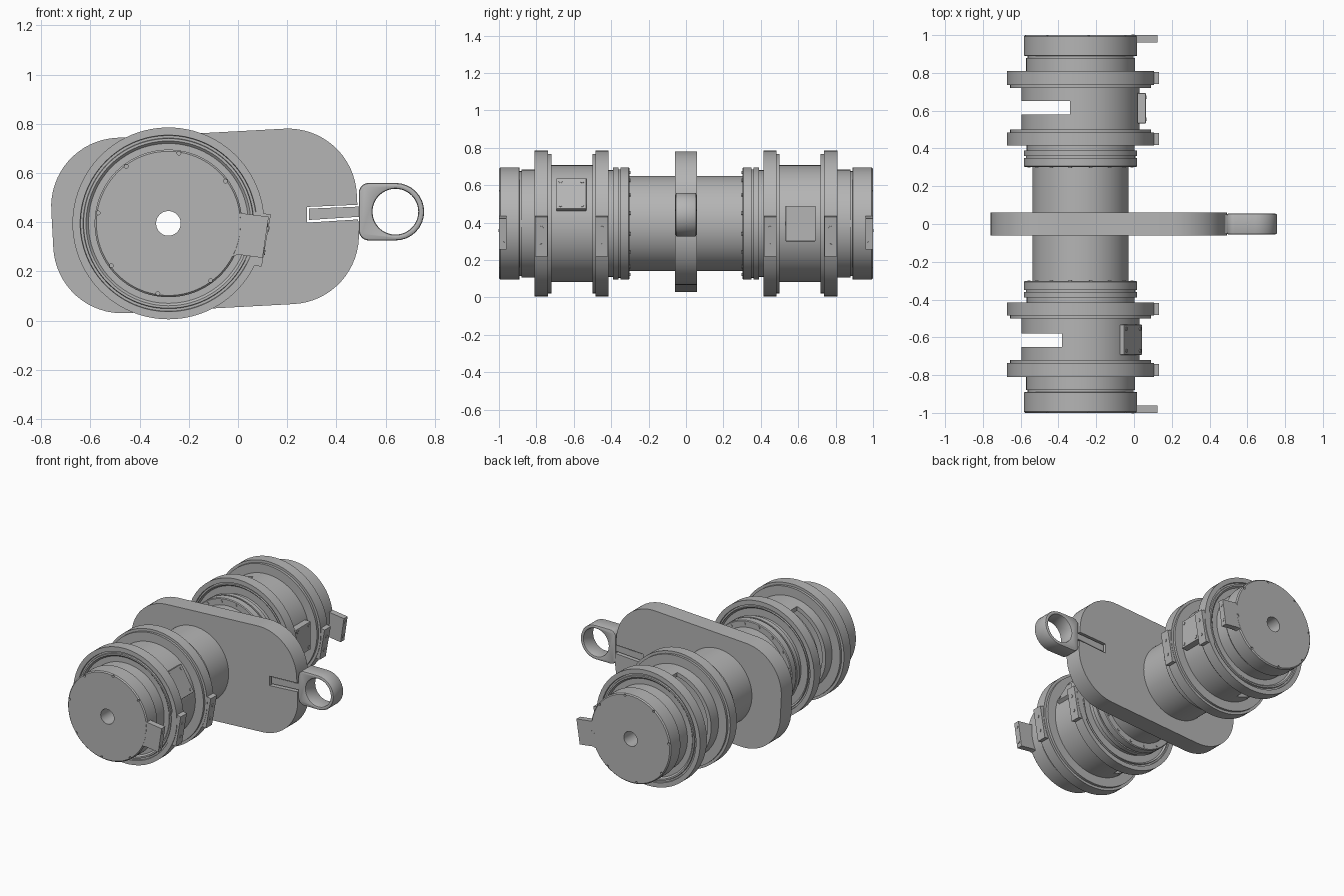
import bpy, bmesh, math
from mathutils import Matrix, Vector

old = bpy.data.objects.get("Cube")
if old:
    bpy.data.objects.remove(old)

AX, AZ = -0.283, 0.395      # position of the drum axis, which runs along y

metal = bpy.data.materials.new("plain_grey")
metal.use_nodes = True
GREY = (0.46, 0.46, 0.46, 1)
metal.diffuse_color = GREY
metal.node_tree.nodes["Principled BSDF"].inputs["Base Color"].default_value = GREY


def finish(name, bm):
    bmesh.ops.recalc_face_normals(bm, faces=bm.faces)
    mesh = bpy.data.meshes.new(name)
    bm.to_mesh(mesh)
    bm.free()
    mesh.materials.append(metal)
    ob = bpy.data.objects.new(name, mesh)
    bpy.context.collection.objects.link(ob)
    return ob


def activate(ob):
    bpy.ops.object.select_all(action='DESELECT')
    ob.select_set(True)
    bpy.context.view_layer.objects.active = ob


def smooth(ob):
    activate(ob)
    bpy.ops.object.shade_smooth_by_angle(angle=math.radians(30))
    return ob


def bevel(ob, width):
    mod = ob.modifiers.new("Bevel", 'BEVEL')
    mod.width, mod.segments, mod.limit_method = width, 2, 'ANGLE'
    mod.angle_limit = math.radians(40)
    activate(ob)
    bpy.ops.object.modifier_apply(modifier=mod.name)


def cut(ob, cutter):
    mod = ob.modifiers.new("Cut", 'BOOLEAN')
    mod.operation, mod.solver, mod.object = 'DIFFERENCE', 'EXACT', cutter
    activate(ob)
    bpy.ops.object.modifier_apply(modifier=mod.name)
    bpy.data.objects.remove(cutter)


def lathe(name, profile, sign=1, steps=96):
    """Revolve a closed (radius, y) profile about the drum axis."""
    bm = bmesh.new()
    rings = []
    for i in range(steps):
        a = math.tau * i / steps
        rings.append([bm.verts.new((AX + r * math.cos(a), sign * y, AZ + r * math.sin(a)))
                      for r, y in profile])
    n = len(profile)
    for i in range(steps):
        p, q = rings[i], rings[(i + 1) % steps]
        for j in range(n):
            k = (j + 1) % n
            bm.faces.new((p[j], p[k], q[k], q[j]))
    return finish(name, bm)


def prism(name, points, y0, y1):
    """Extrude an (x, z) outline along y."""
    bm = bmesh.new()
    face = bm.faces.new([bm.verts.new((x, y0, z)) for x, z in points])
    ext = bmesh.ops.extrude_face_region(bm, geom=[face])
    moved = [v for v in ext["geom"] if isinstance(v, bmesh.types.BMVert)]
    bmesh.ops.translate(bm, verts=moved, vec=(0, y1 - y0, 0))
    return finish(name, bm)


def outline(arcs, steps=16):
    pts = []
    for cx, cz, r, a0, a1 in arcs:
        for i in range(steps + 1):
            a = math.radians(a0 + (a1 - a0) * i / steps)
            pts.append((cx + r * math.cos(a), cz + r * math.sin(a)))
    return pts


def rod(name, loc, direction, r, length, steps=48):
    bm = bmesh.new()
    turn = Vector((0, 0, 1)).rotation_difference(Vector(direction)).to_matrix().to_4x4()
    bmesh.ops.create_cone(bm, cap_ends=True, segments=steps, radius1=r, radius2=r,
                          depth=length, matrix=Matrix.Translation(loc) @ turn)
    return finish(name, bm)


def block(name, size, dist, angle, y):
    """Box whose outer face is dist from the axis, turned by angle about it."""
    bm = bmesh.new()
    bmesh.ops.create_cube(bm, size=1, matrix=(
        Matrix.Translation((AX, y, AZ)) @ Matrix.Rotation(-math.radians(angle), 4, 'Y')
        @ Matrix.Translation((dist - size[0] / 2, 0, 0)) @ Matrix.Diagonal((*size, 1))))
    return finish(name, bm)


def radial_bolt(name, dist, angle, offset, y):
    a = math.radians(angle)
    out, tan = Vector((math.cos(a), 0, math.sin(a))), Vector((-math.sin(a), 0, math.cos(a)))
    rod(name, Vector((AX, y, AZ)) + out * dist + tan * offset, out, 0.01, 0.008, 12)


# Central web plate: tilted rounded rectangle
CX, CZ, HL, HH, R, TILT = -0.134, 0.405, 0.622, 0.357, 0.28, math.radians(3.1)
shape = outline([(HL - R, HH - R, R, 0, 90), (R - HL, HH - R, R, 90, 180),
                 (R - HL, R - HH, R, 180, 270), (HL - R, R - HH, R, 270, 360)])
ct, st = math.cos(TILT), math.sin(TILT)
web = prism("web_plate", [(CX + x * ct - z * st, CZ + x * st + z * ct) for x, z in shape], -0.06, 0.06)
cut(web, rod("bore_cutter", (AX, 0, AZ), (0, 1, 0), 0.052, 1))
slot = [(0.28, 0.398), (0.52, 0.413), (0.52, 0.472), (0.28, 0.462)]
cut(web, prism("arm_slot_cutter", slot, -0.2, 0.2))
smooth(web)

# Eye and the arm that sits in the web slot
eye = prism("eye_ring", outline([(0.64, 0.4425, 0.117, -90, 90), (0.533, 0.5175, 0.042, 90, 180),
                                 (0.533, 0.3675, 0.042, 180, 270)]), -0.055, 0.055)
cut(eye, rod("eye_cutter", (0.64, 0, 0.4425), (0, 1, 0), 0.093, 1, 64))
bevel(eye, 0.009)
smooth(eye)
arm = [(0.288, 0.409), (0.51, 0.423), (0.51, 0.464), (0.288, 0.455)]
prism("eye_arm", arm, -0.05, 0.05)

# Shaft between the two drums
smooth(lathe("shaft", [(0.05, -0.31), (0.255, -0.31), (0.255, 0.31), (0.05, 0.31)]))

# Hollow drum with collars, grooved rims and end cap, running outwards from the web
drum_profile = [
    (0.05, 0.302), (0.295, 0.302), (0.30, 0.307), (0.30, 0.35), (0.29, 0.35), (0.29, 0.36),
    (0.30, 0.36), (0.30, 0.39), (0.285, 0.39), (0.285, 0.425), (0.335, 0.425), (0.345, 0.415),
    (0.347, 0.425), (0.357, 0.425), (0.359, 0.415), (0.39, 0.415), (0.39, 0.485),
    (0.373, 0.485), (0.373, 0.50), (0.312, 0.50), (0.312, 0.72), (0.373, 0.72),
    (0.373, 0.737), (0.39, 0.737), (0.39, 0.81), (0.359, 0.81), (0.357, 0.80),
    (0.347, 0.80), (0.345, 0.81), (0.335, 0.81), (0.325, 0.80), (0.288, 0.80),
    (0.288, 0.88), (0.28, 0.88), (0.28, 0.89), (0.297, 0.89), (0.30, 0.893),
    (0.30, 0.993), (0.293, 1.0), (0.05, 1.0), (0.05, 0.74), (0.285, 0.74),
    (0.285, 0.48), (0.05, 0.48)]
lug = [(-0.07, 0.49), (-0.035, 0.455), (0.0, 0.438), (0.125, 0.422), (0.10, 0.255),
       (0.0, 0.268), (-0.04, 0.255), (-0.09, 0.22), (-0.15, 0.35)]

for side, s, slot_x, plate_angle, plate_dist in (("front", -1, -0.38, 30, 0.322),
                                                 ("back", 1, -0.34, 0, 0.346)):
    drum = lathe(side + "_drum", drum_profile, s)
    # Open slot around the outer side of the drum
    cut(drum, prism("slot_cutter", [(-0.8, -0.2), (slot_x, -0.2), (slot_x, 1), (-0.8, 1)],
                    s * 0.58, s * 0.652))
    # Screw holes in the end cap
    for i in range(8):
        a = math.radians(36.5 + 45 * i)
        d = 0.289
        cut(drum, rod("screw_cutter", (AX + d * math.cos(a), s, AZ + d * math.sin(a)),
                      (0, 1, 0), 0.008, 0.03, 12))
    smooth(drum)

    # End lug with its bolts
    prism(side + "_end_lug", lug, s * 0.96, s * 0.9995)
    for dz in (-0.05, 0.05):
        radial_bolt(side + "_lug_bolt", 0.398, -8, dz, s * 0.98)
    rod(side + "_lug_screw", (-0.005, s * 0.999, 0.358), (0, 1, 0), 0.007, 0.006, 12)

    # Key blocks on the rims
    for y in (0.45, 0.773):
        block(side + "_rim_key", (0.07, 0.066, 0.215), 0.404, -10, s * y)
        for off in (-0.048, 0.048):
            radial_bolt(side + "_key_bolt", 0.404, -10, off, s * y)

    # Bolted cover plate on the drum wall
    cover = block(side + "_cover_plate", (0.045, 0.16, 0.19), plate_dist, plate_angle, s * 0.613)
    bevel(cover, 0.003)
    for dy in (-0.058, 0.058):
        for off in (-0.073, 0.073):
            radial_bolt(side + "_cover_bolt", plate_dist, plate_angle, off, s * 0.613 + dy)

    # Bolt circle on the inner collar
    for i in range(16):
        a = math.tau * (i + 0.5) / 16
        rod(side + "_collar_bolt", (AX + 0.278 * math.cos(a), s * 0.302, AZ + 0.278 * math.sin(a)),
            (0, 1, 0), 0.009, 0.008, 12)
